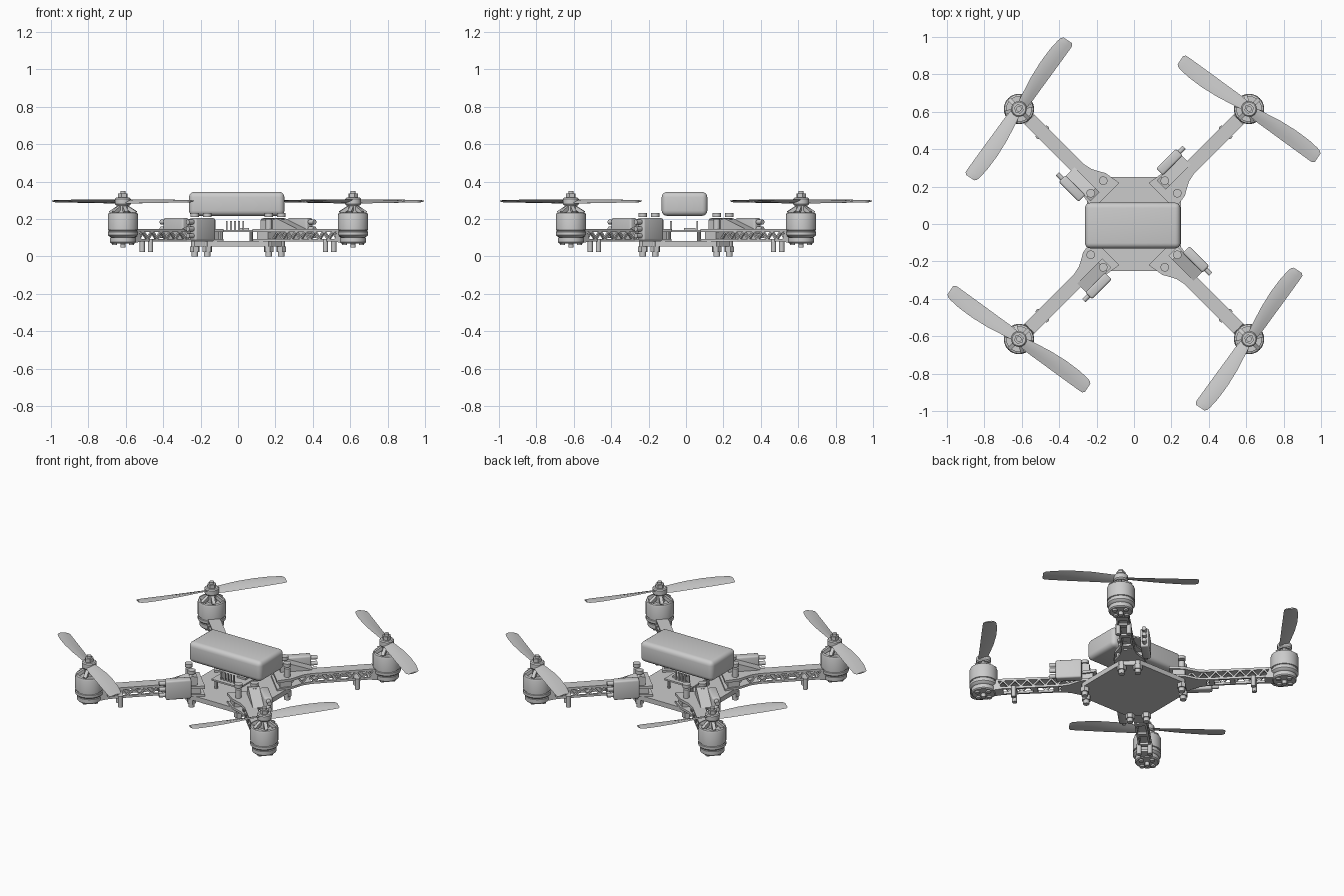
import bpy, bmesh
from math import pi, radians, cos, sin, atan2, hypot
from mathutils import Matrix, Vector

if "Cube" in bpy.data.objects:
    bpy.data.objects.remove(bpy.data.objects["Cube"])

T = Matrix.Translation
R_MOTOR = 0.87          # motor distance from the centre, along an arm


def box(bm, c, s, tilt=0, bevel=0, seg=3):
    m = T(c) @ Matrix.Rotation(tilt, 4, 'Y') @ Matrix.Diagonal((*s, 1))
    vs = bmesh.ops.create_cube(bm, size=1, matrix=m)['verts']
    if bevel:
        es = list({e for v in vs for e in v.link_edges})
        bmesh.ops.bevel(bm, geom=es, offset=bevel, segments=seg, profile=0.5, affect='EDGES')


def cyl(bm, x, y, z0, z1, r, n=16):
    bmesh.ops.create_cone(bm, cap_ends=True, segments=n, radius1=r, radius2=r,
                          depth=z1 - z0, matrix=T((x, y, (z0 + z1) / 2)))


def lathe(bm, prof, cx, n=32):
    rings = [[bm.verts.new((cx + r * cos(2 * pi * i / n), r * sin(2 * pi * i / n), z))
              for i in range(n)] for r, z in prof]
    for a, b in zip(rings, rings[1:]):
        for i in range(n):
            j = (i + 1) % n
            bm.faces.new((a[i], a[j], b[j], b[i]))
    bm.faces.new(rings[0][::-1])
    bm.faces.new(rings[-1])


def prism(bm, pts, z0, z1, m=Matrix()):
    lo = [bm.verts.new(m @ Vector((x, y, z0))) for x, y in pts]
    hi = [bm.verts.new(m @ Vector((x, y, z1))) for x, y in pts]
    n = len(pts)
    bm.faces.new(lo[::-1])
    bm.faces.new(hi)
    for i in range(n):
        j = (i + 1) % n
        bm.faces.new((lo[i], lo[j], hi[j], hi[i]))


def finish(bm, name, around=False):
    """Make the object; 'around' repeats it on all four arms."""
    bmesh.ops.recalc_face_normals(bm, faces=bm.faces)
    me = bpy.data.meshes.new(name)
    bm.to_mesh(me)
    bm.free()
    obs = []
    for k in range(4 if around else 1):
        ob = bpy.data.objects.new(f"{name}_{k + 1}" if around else name, me)
        bpy.context.collection.objects.link(ob)
        if around:
            ob.rotation_euler.z = pi / 4 + k * pi / 2
        obs.append(ob)
    bpy.ops.object.select_all(action='DESELECT')
    obs[0].select_set(True)
    bpy.context.view_layer.objects.active = obs[0]
    bpy.ops.object.shade_smooth_by_angle(angle=radians(35))
    return obs[0]


def octagon(h, c):
    k = h - c
    return [(h, -k), (h, k), (k, h), (-k, h), (-h, k), (-h, -k), (-k, -h), (k, -h)]


# battery
bm = bmesh.new()
box(bm, (-0.007, -0.008, 0.281), (0.51, 0.244, 0.128), bevel=0.028, seg=4)
finish(bm, "battery")

# bottom plate and top plate
bm = bmesh.new()
prism(bm, octagon(0.252, 0.09), 0.052, 0.082)
finish(bm, "bottom_plate")
bm = bmesh.new()
prism(bm, octagon(0.25, 0.095), 0.192, 0.214)
top = finish(bm, "top_plate")

# slots in the top plate
bm = bmesh.new()
for s in (1, -1):
    for dx in (-0.042, 0.022):
        box(bm, (dx, s * 0.158, 0.2), (0.03, 0.06, 0.1))
    box(bm, (-0.01, s * 0.158, 0.2), (0.04, 0.02, 0.1))
cutter = finish(bm, "slot_cutter")
cutter.hide_render = True
cutter.hide_viewport = True
mod = top.modifiers.new("slots", 'BOOLEAN')
mod.object = cutter
mod.solver = 'EXACT'

# circuit board with header pins and chips
bm = bmesh.new()
box(bm, (-0.01, -0.01, 0.137), (0.2, 0.2, 0.01))
box(bm, (0.03, 0.02, 0.147), (0.06, 0.06, 0.012))
for i in range(5):
    for y in (-0.08, 0.06):
        box(bm, (-0.06 + i * 0.022, y, 0.165), (0.01, 0.01, 0.05))
for x in (-0.09, 0.07):
    for y in (-0.09, 0.07):
        cyl(bm, x, y, 0.08, 0.135, 0.01, 10)
finish(bm, "circuit_board")

# frame bolts: posts, heads above and hex nuts below
bm = bmesh.new()
for p in (-0.047, 0.047):
    cyl(bm, 0.28, p, 0.04, 0.2, 0.018)
    cyl(bm, 0.28, p, 0.212, 0.232, 0.023)
    cyl(bm, 0.28, p, 0.024, 0.054, 0.027, 6)
    cyl(bm, 0.28, p, 0.0, 0.026, 0.018, 12)
finish(bm, "frame_bolts", True)

# arm: flared root, channel with truss walls, motor mount, two feet
bm = bmesh.new()
flare = [(0.21, 0.1), (0.3, 0.085), (0.335, 0.065), (0.37, 0.047), (0.42, 0.036)]
outline = flare + [(r, -p) for r, p in flare[::-1]]
prism(bm, outline, 0.13, 0.146)
prism(bm, outline, 0.08, 0.094)
prism(bm, [(0.23, -0.085), (0.3, -0.075), (0.3, 0.075), (0.23, 0.085)], 0.092, 0.132)
box(bm, (0.6, 0, 0.139), (0.38, 0.072, 0.014))
n, r0, r1 = 14, 0.3, 0.79
step = (r1 - r0) / n
for p in (-0.03, 0.03):
    box(bm, (0.6, p, 0.087), (0.38, 0.012, 0.014))
    for i in range(n):
        dz = 0.04 if i % 2 else -0.04
        box(bm, (r0 + (i + 0.5) * step, p, 0.113), (hypot(step, 0.04), 0.012, 0.009),
            tilt=atan2(dz, step))
for r in (0.45, 0.57, 0.69, 0.77):
    box(bm, (r, 0, 0.087), (0.03, 0.06, 0.014))
for p in (-0.031, 0.031):
    cyl(bm, 0.693, p, 0.024, 0.094, 0.014)
side = Matrix.Rotation(pi / 2, 4, 'X')
prism(bm, [(0.76, 0.08), (0.79, 0.146), (0.82, 0.105), (0.84, 0.07)], -0.036, 0.036, side)
prism(bm, [(0.25, 0.14), (0.25, 0.195), (0.28, 0.204), (0.44, 0.146), (0.44, 0.14)],
      -0.078, -0.01, side)
lathe(bm, [(0.064, 0.07), (0.07, 0.076), (0.07, 0.1)], R_MOTOR)
for k in range(4):
    a = pi / 4 + k * pi / 2
    cyl(bm, R_MOTOR + 0.045 * cos(a), 0.045 * sin(a), 0.06, 0.075, 0.014, 12)
cyl(bm, R_MOTOR, 0, 0.048, 0.075, 0.014)
finish(bm, "arm", True)

# speed controller: rounded box with three wire stubs
bm = bmesh.new()
box(bm, (0.368, 0.1, 0.145), (0.15, 0.05, 0.12), bevel=0.01)
for z in (0.11, 0.147, 0.184):
    bmesh.ops.create_cone(bm, cap_ends=True, segments=14, radius1=0.013, radius2=0.013, depth=0.05,
                          matrix=T((0.455, 0.1, z)) @ Matrix.Rotation(pi / 2, 4, 'Y'))
finish(bm, "speed_controller", True)

# motor: base, bell with open spoked top, shaft
bm = bmesh.new()
lathe(bm, [(0.055, 0.098), (0.074, 0.108), (0.081, 0.116), (0.081, 0.132), (0.076, 0.134),
           (0.076, 0.14), (0.081, 0.142), (0.081, 0.222), (0.077, 0.232), (0.066, 0.236),
           (0.066, 0.226), (0.03, 0.226), (0.03, 0.274)], R_MOTOR)
for k in range(6):
    vs = bmesh.ops.create_cube(bm, size=1)['verts']
    bmesh.ops.transform(bm, verts=vs, matrix=T((R_MOTOR, 0, 0))
                        @ Matrix.Rotation(k * pi / 3, 4, 'Z') @ T((0.047, 0, 0.247))
                        @ Matrix.Rotation(radians(32), 4, 'Y')
                        @ Matrix.Diagonal((0.055, 0.02, 0.02, 1)))
finish(bm, "motor", True)

# propeller hub and nut
bm = bmesh.new()
lathe(bm, [(0.036, 0.272), (0.042, 0.28), (0.042, 0.308), (0.036, 0.314), (0.014, 0.314),
           (0.014, 0.35)], R_MOTOR, 24)
cyl(bm, R_MOTOR, 0, 0.312, 0.336, 0.026, 6)
finish(bm, "propeller_hub", True)

# propeller: two twisted blades lofted from (radius, trailing, leading, pitch)
sections = [(0.02, -0.03, 0.022, 20), (0.08, -0.036, 0.03, 18), (0.17, -0.039, 0.041, 15),
            (0.27, -0.043, 0.045, 12), (0.36, -0.046, 0.041, 9), (0.42, -0.048, 0.032, 7),
            (0.44, -0.047, 0.026, 7), (0.45, -0.038, 0.015, 7)]
bm = bmesh.new()
for turn in (0, pi):
    m = T((R_MOTOR, 0, 0.295)) @ Matrix.Rotation(radians(-79) + turn, 4, 'Z')
    rings = []
    for r, a, b, pitch in sections:
        ring = []
        for t, h in ((0, 0), (0.3, 0.003), (0.7, 0.005), (1, 0), (0.7, -0.003), (0.3, -0.003)):
            v = a + (b - a) * t
            q = radians(pitch)
            ring.append(bm.verts.new(m @ Vector((r, v, v * sin(q) + h))))
        rings.append(ring)
    for s, t in zip(rings, rings[1:]):
        for i in range(6):
            j = (i + 1) % 6
            bm.faces.new((s[i], s[j], t[j], t[i]))
    bm.faces.new(rings[0])
    bm.faces.new(rings[-1])
finish(bm, "propeller", True)
